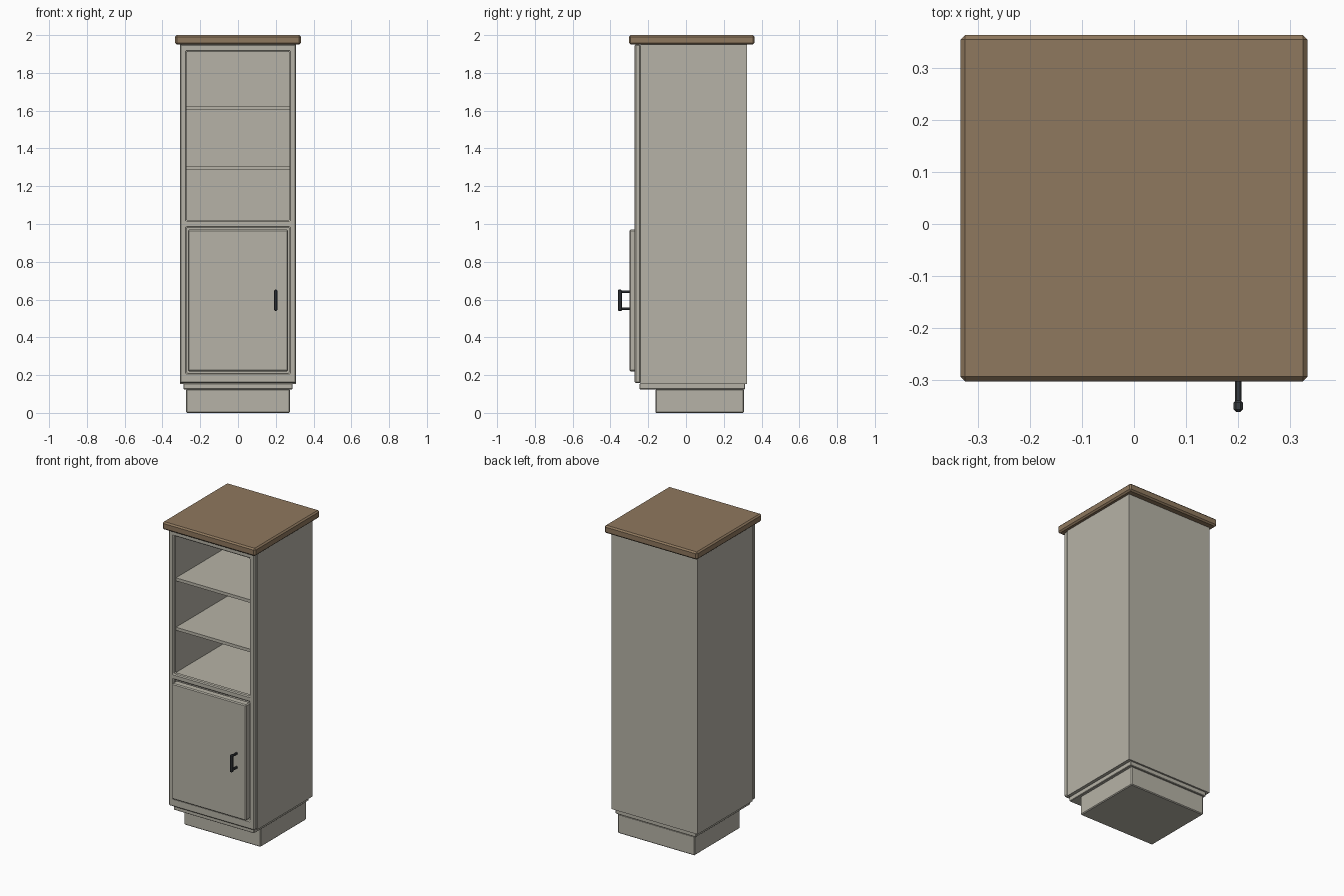
import bpy, bmesh

if "Cube" in bpy.data.objects:
    bpy.data.objects.remove(bpy.data.objects["Cube"])


def material(name, rgb):
    m = bpy.data.materials.new(name)
    m.diffuse_color = (*rgb, 1)
    m.use_nodes = True
    m.node_tree.nodes["Principled BSDF"].inputs["Base Color"].default_value = m.diffuse_color
    return m


PAINT = material("painted_wood", (0.47, 0.45, 0.385))
WOOD = material("brown_wood", (0.275, 0.188, 0.112))
METAL = material("dark_metal", (0.04, 0.045, 0.05))


def finish(name, bm, mat, bevel):
    bmesh.ops.recalc_face_normals(bm, faces=bm.faces)
    mesh = bpy.data.meshes.new(name)
    bm.to_mesh(mesh)
    bm.free()
    mesh.materials.append(mat)
    ob = bpy.data.objects.new(name, mesh)
    bpy.context.collection.objects.link(ob)
    if bevel:
        mod = ob.modifiers.new("edge_bevel", 'BEVEL')
        mod.width = bevel
        mod.segments = 1
        mod.limit_method = 'ANGLE'
    return ob


def box(name, x, y, z, mat=PAINT, bevel=0.0):
    """Box given by its (min, max) range on each axis."""
    bm = bmesh.new()
    bmesh.ops.create_cube(bm, size=1)
    for v in bm.verts:
        for i, (lo, hi) in enumerate((x, y, z)):
            v.co[i] = lo if v.co[i] < 0 else hi
    return finish(name, bm, mat, bevel)


# Plinth, base step and overhanging top
box("plinth", (-0.275, 0.275), (-0.162, 0.306), (0, 0.125), bevel=0.005)
box("base_step", (-0.288, 0.288), (-0.247, 0.312), (0.125, 0.155), bevel=0.003)
box("top_board", (-0.333, 0.333), (-0.302, 0.363), (1.95, 2.0), WOOD, 0.009)

# Hollow carcass
W, BACK, FRONT = 0.308, 0.322, -0.24
for side, s in (("left", -1), ("right", 1)):
    box(side + "_panel", tuple(sorted((s * 0.28, s * W))), (FRONT, BACK), (0.153, 1.95))
IN = (-0.28, 0.28)
box("back_panel", IN, (0.30, BACK), (0.153, 1.95))
for name, lo, hi in (("floor_panel", 0.153, 0.206), ("divider_panel", 0.985, 1.012),
                     ("ceiling_panel", 1.92, 1.95)):
    box(name, IN, (FRONT, 0.30), (lo, hi))

# Open shelves
for i, z in enumerate((1.285, 1.605)):
    box(f"shelf_{i + 1}", IN, (-0.235, 0.30), (z, z + 0.02))

# Face frame with two openings: grid with two cells left out, then extruded
xs = (-W, -0.272, 0.272, W)
zs = (0.158, 0.212, 0.982, 1.018, 1.912, 1.95)
bm = bmesh.new()
grid = [[bm.verts.new((x, -0.272, z)) for x in xs] for z in zs]
for r in range(5):
    for c in range(3):
        if c == 1 and r in (1, 3):
            continue
        bm.faces.new((grid[r][c], grid[r][c + 1], grid[r + 1][c + 1], grid[r + 1][c]))
out = bmesh.ops.extrude_face_region(bm, geom=bm.faces[:])
for v in (g for g in out["geom"] if isinstance(g, bmesh.types.BMVert)):
    v.co.y = FRONT
finish("face_frame", bm, PAINT, 0.006)

# Door
box("door", (-0.266, 0.266), (-0.299, -0.25), (0.22, 0.97), bevel=0.006)

# Handle: bar on two posts
box("handle_bar", (0.191, 0.209), (-0.361, -0.338), (0.54, 0.652), METAL, 0.005)
for name, z in (("lower", 0.551), ("upper", 0.641)):
    box(name + "_handle_post", (0.194, 0.206), (-0.342, -0.297), (z - 0.007, z + 0.007),
        METAL, 0.003)
